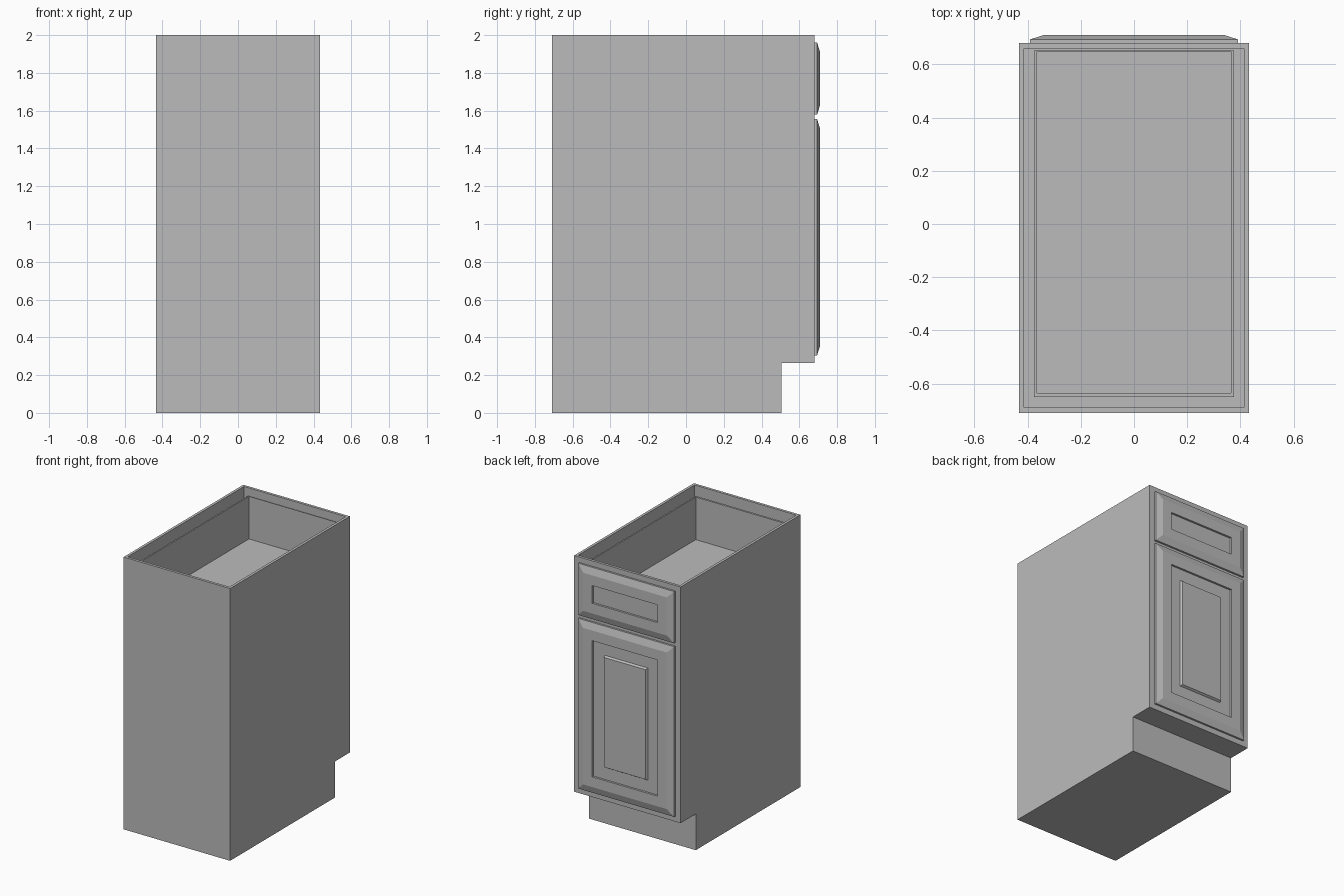
import bpy
import bmesh
from mathutils import Vector

if "Cube" in bpy.data.objects:
    bpy.data.objects.remove(bpy.data.objects["Cube"], do_unlink=True)

paint = bpy.data.materials.new("cabinet_grey")
paint.use_nodes = True
COLOUR = (0.5, 0.5, 0.5, 1)
paint.diffuse_color = COLOUR
paint.node_tree.nodes["Principled BSDF"].inputs["Base Color"].default_value = COLOUR

HALF_W, BACK, FRAME, FRONT = 0.433, -0.71, 0.68, 0.71
WALL = 0.028


def finish(name, bm):
    bmesh.ops.recalc_face_normals(bm, faces=bm.faces)
    mesh = bpy.data.meshes.new(name)
    bm.to_mesh(mesh)
    bm.free()
    mesh.materials.append(paint)
    obj = bpy.data.objects.new(name, mesh)
    bpy.context.collection.objects.link(obj)
    return obj


def box(name, lo, hi):
    bm = bmesh.new()
    bmesh.ops.create_cube(bm, size=1)
    lo, hi = Vector(lo), Vector(hi)
    bmesh.ops.scale(bm, vec=hi - lo, verts=bm.verts)
    bmesh.ops.translate(bm, vec=(lo + hi) / 2, verts=bm.verts)
    return finish(name, bm)


def carcass():
    # side profile with toe kick, extruded across the width
    profile = [(BACK, 0), (0.505, 0), (0.505, 0.265), (FRAME, 0.265), (FRAME, 2), (BACK, 2)]
    bm = bmesh.new()
    side = bm.faces.new([bm.verts.new((-HALF_W, y, z)) for y, z in profile])
    new = bmesh.ops.extrude_face_region(bm, geom=[side])["geom"]
    moved = [v for v in new if isinstance(v, bmesh.types.BMVert)]
    bmesh.ops.translate(bm, vec=(2 * HALF_W, 0, 0), verts=moved)
    bmesh.ops.recalc_face_normals(bm, faces=bm.faces)
    # open top: inset the top face and push it down to the cabinet floor
    top = max(bm.faces, key=lambda f: f.calc_center_median().z)
    bmesh.ops.inset_region(bm, faces=[top], thickness=WALL)
    pit = bmesh.ops.extrude_discrete_faces(bm, faces=[top])["faces"][0]
    for v in pit.verts:
        v.co.z = 0.265 + WALL
    return finish("cabinet_body", bm)


def fielded_front(name, half_w, z0, z1, steps):
    # stack of nested rectangles, each step giving (inset, depth)
    bm = bmesh.new()
    previous = None
    for inset, y in steps:
        x, a, b = half_w - inset, z0 + inset, z1 - inset
        ring = [bm.verts.new(p) for p in ((-x, y, a), (x, y, a), (x, y, b), (-x, y, b))]
        if previous:
            for i in range(4):
                j = (i + 1) % 4
                bm.faces.new((previous[i], previous[j], ring[j], ring[i]))
        else:
            bm.faces.new(ring)
        previous = ring
    bm.faces.new(previous)
    return finish(name, bm)


carcass()

# drawer and door fronts: square lip, chamfered edge, sunken panel
SUNK = FRONT - 0.015
edge = [(0, FRAME), (0, 0.694), (0.05, FRONT), (0.125, FRONT), (0.125, SUNK)]
raised = [(0.213, SUNK), (0.222, FRONT)]
fielded_front("drawer_front", 0.39, 1.58, 1.96, edge)
fielded_front("door", 0.39, 0.305, 1.555, edge + raised)

# drawer box inside the cabinet
OUT, IN, REAR, INNER = 0.375, 0.365, -0.65, FRAME - WALL
LOW, HIGH = 1.62, 1.945
for label, s in (("left", 1), ("right", -1)):
    xs = sorted((s * OUT, s * IN))
    box("drawer_side_" + label, (xs[0], REAR, LOW), (xs[1], INNER, HIGH))
box("drawer_back", (-IN, REAR, LOW), (IN, REAR + 0.015, HIGH))
box("drawer_inner_front", (-IN, INNER - 0.003, LOW), (IN, INNER, HIGH))
box("drawer_bottom", (-IN, REAR + 0.015, LOW), (IN, INNER - 0.003, LOW + 0.012))
